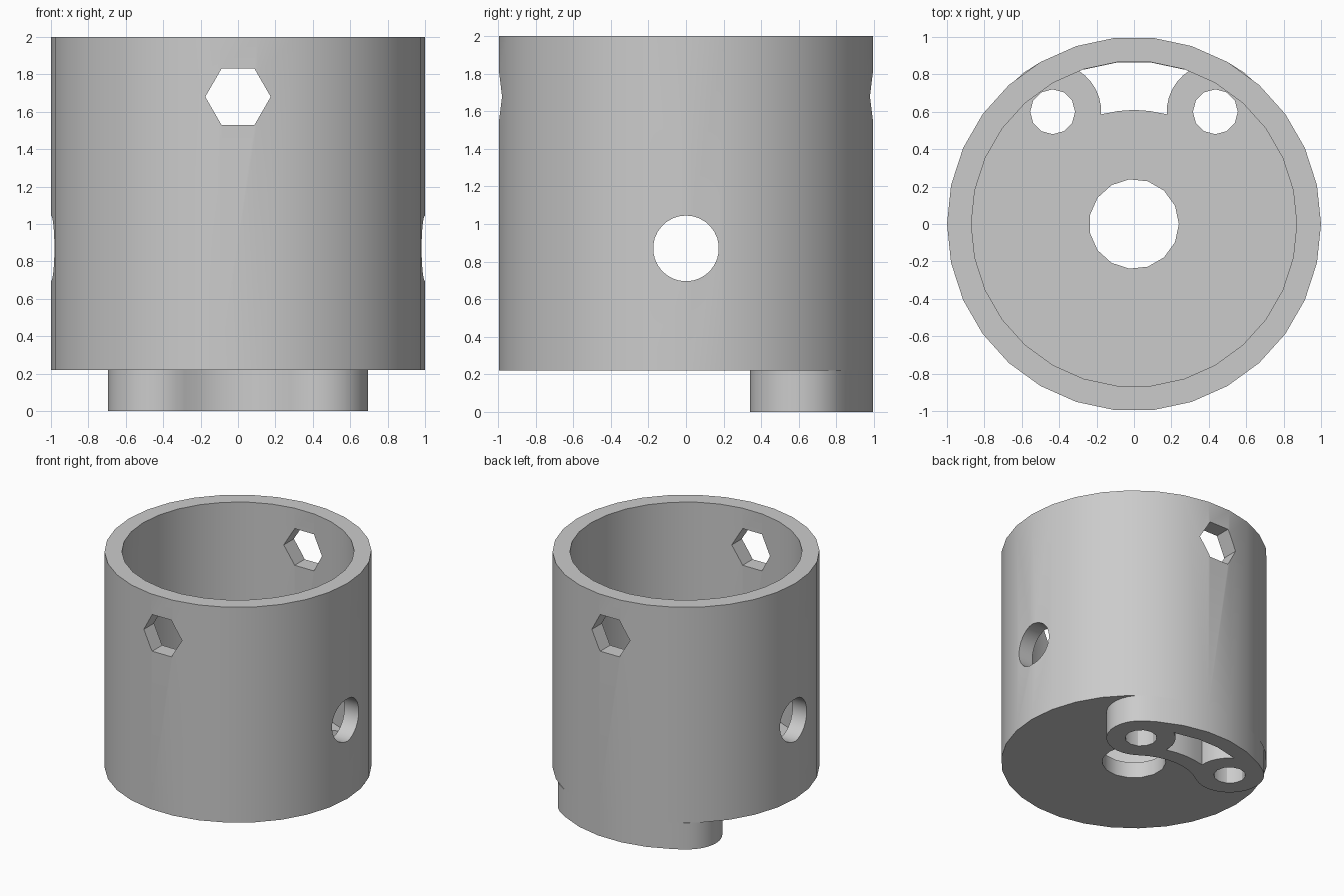
import bpy, bmesh
from math import sin, cos, radians, hypot, atan2, degrees
from mathutils import Matrix

if "Cube" in bpy.data.objects:
    bpy.data.objects.remove(bpy.data.objects["Cube"])

grey = bpy.data.materials.new("plain grey")
grey.use_nodes = True
COLOUR = (0.6, 0.6, 0.6, 1)
grey.diffuse_color = COLOUR
grey.node_tree.nodes["Principled BSDF"].inputs["Base Color"].default_value = COLOUR

FLOOR_Z, FLOOR_TOP, TOP = 0.22, 0.35, 2.0
WALL_IN = 0.87
HOLE_X, HOLE_Y, LOBE, BOLT = 0.435, 0.6, 0.26, 0.12
PITCH = hypot(HOLE_X, HOLE_Y)
SPREAD = degrees(atan2(HOLE_X, HOLE_Y))


def arc(r, a, b, n, cx=0, cy=0):
    angles = [radians(a + (b - a) * i / n) for i in range(n + 1)]
    return [(cx + r * cos(t), cy + r * sin(t)) for t in angles]


def circle(r, n, cx=0, cy=0):
    return arc(r, 0, 360, n, cx, cy)[:-1]


def prism(name, outline, z0, z1, matrix=Matrix()):
    """Extrude a flat outline between two heights."""
    bm = bmesh.new()
    face = bm.faces.new([bm.verts.new((x, y, z0)) for x, y in outline])
    new = bmesh.ops.extrude_face_region(bm, geom=[face])["geom"]
    verts = [v for v in new if isinstance(v, bmesh.types.BMVert)]
    bmesh.ops.translate(bm, vec=(0, 0, z1 - z0), verts=verts)
    bmesh.ops.recalc_face_normals(bm, faces=bm.faces)
    bm.transform(matrix)
    mesh = bpy.data.meshes.new(name)
    bm.to_mesh(mesh)
    bm.free()
    mesh.materials.append(grey)
    obj = bpy.data.objects.new(name, mesh)
    bpy.context.collection.objects.link(obj)
    return obj


def activate(obj):
    bpy.ops.object.select_all(action="DESELECT")
    obj.select_set(True)
    bpy.context.view_layer.objects.active = obj


def cut(obj, cutters):
    activate(obj)
    for c in cutters:
        mod = obj.modifiers.new("cut", "BOOLEAN")
        mod.operation, mod.solver, mod.object = "DIFFERENCE", "EXACT", c
        bpy.ops.object.modifier_apply(modifier=mod.name)


# Cup body and the bean-shaped mounting foot under its back edge
body = prism("cup_body", circle(1, 30), FLOOR_Z, TOP)
tilt = 90 - SPREAD
foot_outline = (
    [(cos(radians(a)), sin(radians(a))) for a in range(60, 121, 12)]
    + arc(LOBE, 90 + SPREAD, 270 + SPREAD, 14, -HOLE_X, HOLE_Y)
    + arc(PITCH - LOBE, 90 + SPREAD, tilt, 8)[1:-1]
    + arc(LOBE, tilt - 180, tilt, 14, HOLE_X, HOLE_Y))
foot = prism("mounting_foot", foot_outline, 0, FLOOR_Z)

# Bolt holes and the curved slot between them pass through foot and floor
bolts = [prism("bolt_cutter", circle(BOLT, 12, s * HOLE_X, HOLE_Y), -0.1, 0.5)
         for s in (-1, 1)]
right_side = arc(LOBE, 183, 121.5, 6, HOLE_X, HOLE_Y)
left_side = [(-x, y) for x, y in reversed(right_side)]
slot_top = [(0.868 * cos(radians(a)), 0.868 * sin(radians(a)))
            for a in (72, 84, 96, 108)]
slot_bottom = arc(0.61, 106, 74, 4)[1:-1]
slot = prism("slot_cutter", right_side + slot_top + left_side + slot_bottom, -0.1, 0.37)

# Bore, shaft hole, round side holes and hexagonal front and back holes
bore = prism("bore_cutter", circle(WALL_IN, 30), FLOOR_TOP, 2.2)
shaft = prism("shaft_cutter", circle(0.24, 15), -0.1, 0.5)
along_x = Matrix.Translation((0, 0, 0.87)) @ Matrix.Rotation(radians(90), 4, "Y")
along_y = Matrix.Translation((0, 0, 1.68)) @ Matrix.Rotation(radians(90), 4, "X")
side_hole = prism("side_cutter", circle(0.175, 30), -1.2, 1.2, along_x)
hex_hole = prism("hex_cutter", circle(0.175, 6), -1.2, 1.2, along_y)

through = bolts + [slot]
cut(body, [bore, shaft, side_hole, hex_hole] + through)
cut(foot, through)
for c in through + [bore, shaft, side_hole, hex_hole]:
    bpy.data.objects.remove(c)

for part in (body, foot):
    activate(part)
    bpy.ops.object.shade_smooth_by_angle(angle=radians(30))
